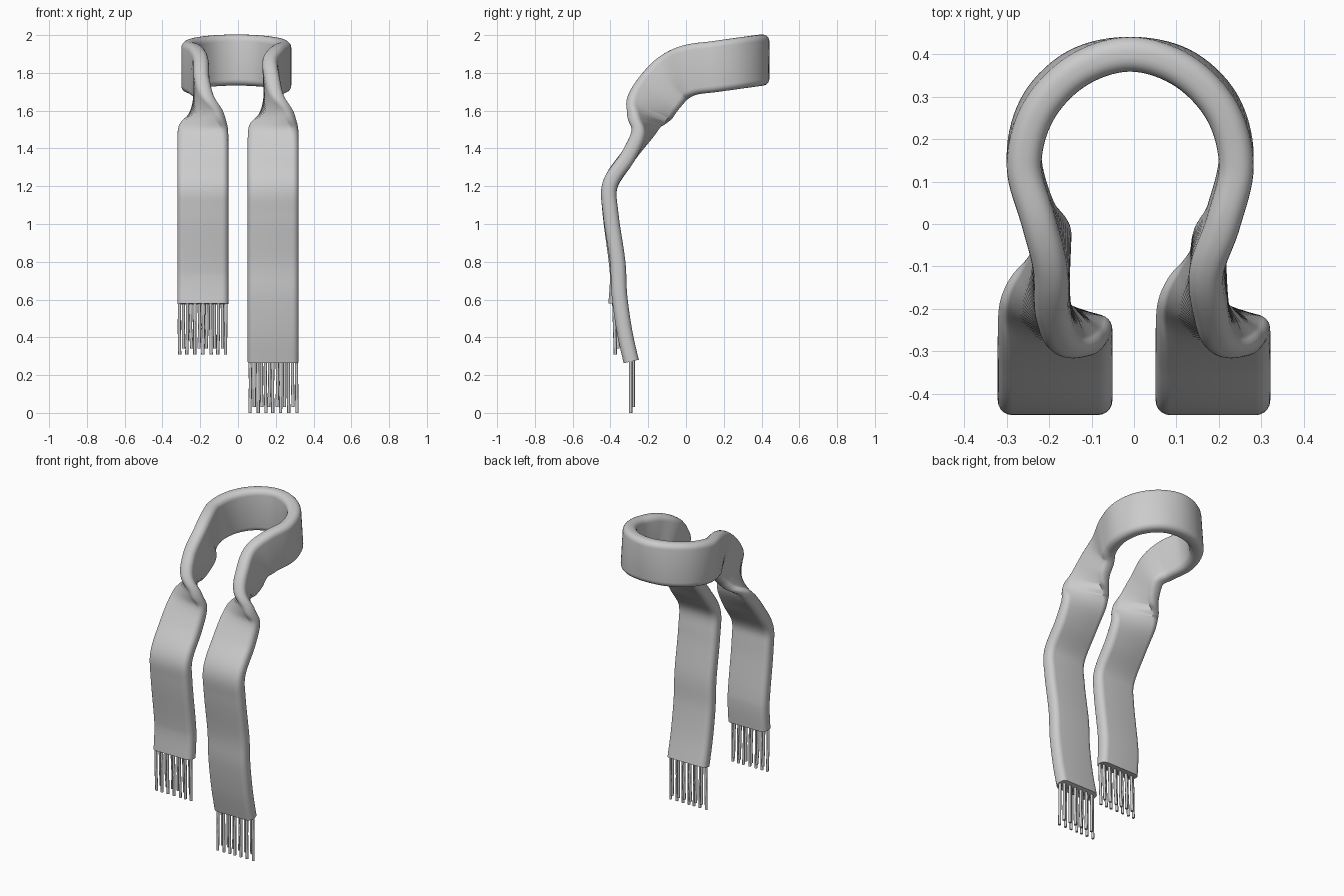
import bpy, bmesh, math, random
from mathutils import Vector

if "Cube" in bpy.data.objects:
    bpy.data.objects.remove(bpy.data.objects["Cube"])

random.seed(3)


def catmull(pts, per=8):
    out = []
    for i in range(len(pts) - 1):
        p0, p1, p2, p3 = (pts[max(i - 1, 0)], pts[i], pts[i + 1],
                          pts[min(i + 2, len(pts) - 1)])
        for k in range(per):
            t = k / per
            out.append(0.5 * (2 * p1 + (p2 - p0) * t + (2 * p0 - 5 * p1 + 4 * p2 - p3) * t * t
                              + (3 * p1 - p0 - 3 * p2 + p3) * t ** 3))
    out.append(pts[-1].copy())
    return out


def rounded_rect(w, h, r, seg=5):
    pts = []
    for q, (sx, sy) in enumerate([(1, 1), (-1, 1), (-1, -1), (1, -1)]):
        for k in range(seg + 1):
            a = math.pi / 2 * (q + k / seg)
            pts.append((sx * (w / 2 - r) + r * math.cos(a), sy * (h / 2 - r) + r * math.sin(a)))
    return pts


def finish(bm, name, angle):
    bmesh.ops.recalc_face_normals(bm, faces=bm.faces)
    me = bpy.data.meshes.new(name)
    bm.to_mesh(me)
    bm.free()
    ob = bpy.data.objects.new(name, me)
    bpy.context.collection.objects.link(ob)
    bpy.ops.object.select_all(action='DESELECT')
    ob.select_set(True)
    bpy.context.view_layer.objects.active = ob
    bpy.ops.object.shade_smooth_by_angle(angle=math.radians(angle))


# Twist where the band turns from upright to hanging: centre (x from strand axis, y, z), width direction
twist = [((-0.008, -0.07, 1.77), (-0.05, -0.40, 0.9)),
         ((-0.008, -0.145, 1.69), (0.05, -0.62, 0.75)),
         ((-0.008, -0.19, 1.62), (0.28, -0.75, 0.5)),
         ((-0.003, -0.215, 1.555), (0.75, -0.55, 0.25)),
         ((0, -0.235, 1.475), (1, -0.18, 0.06)),
         ((0, -0.305, 1.36), (1, 0, 0))]
hang_left = [(-0.400, 1.21), (-0.402, 1.07), (-0.368, 0.80), (-0.362, 0.70), (-0.370, 0.577)]
hang_right = [(-0.402, 1.21), (-0.398, 1.05), (-0.362, 0.80), (-0.352, 0.62),
              (-0.325, 0.43), (-0.290, 0.272)]


def strand(x, hang):
    s = [(Vector((x + c[0], c[1], c[2])), Vector(w)) for c, w in twist]
    return s + [(Vector((x, y, z)), Vector((1, 0, 0))) for y, z in hang]


# Collar loop around the neck
collar = [(Vector((-0.226, 0.02, 1.815)), Vector((0, -0.12, 1)))]
for d in range(180, -1, -30):
    a = math.radians(d)
    y = 0.15 + 0.25 * math.sin(a)
    collar.append((Vector((-0.009 + 0.25 * math.cos(a), y, 1.833 + 0.14 * (y - 0.15))),
                   Vector((0, -0.12 * abs(math.cos(a)), 1))))
collar.append((Vector((0.212, 0.02, 1.815)), Vector((0, -0.12, 1))))

stations = strand(-0.186, hang_left)[::-1] + collar + strand(0.186, hang_right)
centres = catmull([s[0] for s in stations])
widths = catmull([s[1].normalized() for s in stations])

# Scarf band swept through all stations
bm = bmesh.new()
section = rounded_rect(0.27, 0.082, 0.034)
rings = []
for i, c in enumerate(centres):
    t = (centres[min(i + 1, len(centres) - 1)] - centres[max(i - 1, 0)]).normalized()
    w = (widths[i] - t * widths[i].dot(t)).normalized()
    n = t.cross(w)
    rings.append([bm.verts.new(c + w * u + n * v) for u, v in section])
for a, b in zip(rings, rings[1:]):
    for j in range(len(a)):
        k = (j + 1) % len(a)
        bm.faces.new((a[j], a[k], b[k], b[j]))
bm.faces.new(rings[0])
bm.faces.new(rings[-1])
finish(bm, "scarf_band", 50)


# Fringe threads at each end
def fringe(name, x, top, bottom, count=13):
    bm = bmesh.new()
    for i in range(count):
        f = i / (count - 1) - 0.5
        odd = i % 2
        px = x + f * 0.246
        dy = 0.008 if odd else -0.006
        path = [Vector((px, top[0] + dy, top[1])),
                Vector((px + random.uniform(-.004, .004), (top[0] + bottom[0]) / 2 + dy,
                        (top[1] + bottom[1]) / 2)),
                Vector((px + random.uniform(-.004, .004), bottom[0] + dy, bottom[1] + 0.032 * odd))]
        prev = None
        for p in path:
            ring = [bm.verts.new(p + Vector((math.cos(a), math.sin(a), 0)) * 0.0085)
                    for a in (math.tau * k / 8 for k in range(8))]
            if prev:
                for k in range(8):
                    bm.faces.new((prev[k], prev[(k + 1) % 8], ring[(k + 1) % 8], ring[k]))
            else:
                bm.faces.new(ring)
            prev = ring
        bm.faces.new(prev)
    finish(bm, name, 50)


fringe("left_fringe", -0.186, (-0.377, 0.60), (-0.368, 0.31))
fringe("right_fringe", 0.186, (-0.287, 0.31), (-0.287, 0.0))
